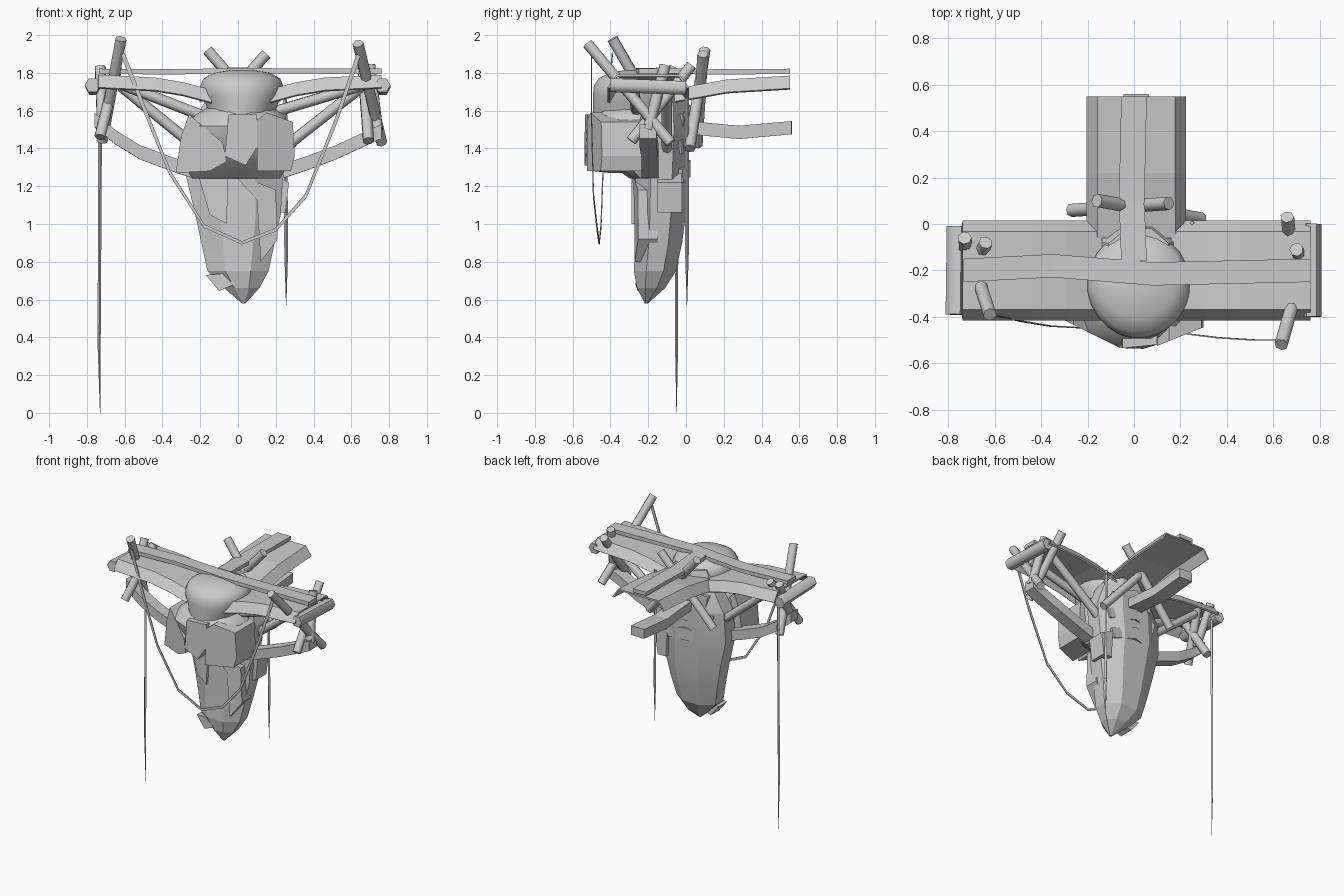
import bpy, bmesh, math
from mathutils import Vector


def finish(name, bm, smooth=None, thick=0):
    bmesh.ops.recalc_face_normals(bm, faces=bm.faces)
    me = bpy.data.meshes.new(name)
    bm.to_mesh(me)
    bm.free()
    ob = bpy.data.objects.new(name, me)
    bpy.context.collection.objects.link(ob)
    if thick:
        mod = ob.modifiers.new("thickness", 'SOLIDIFY')
        mod.thickness = thick
        mod.offset = 0
    if smooth:
        bpy.context.view_layer.objects.active = ob
        ob.select_set(True)
        bpy.ops.object.shade_smooth_by_angle(angle=math.radians(smooth))
        ob.select_set(False)
    return ob


def skin(name, rings, closed=True, smooth=None, thick=0):
    """Bridge successive rings of points; closed rings get end caps."""
    bm = bmesh.new()
    rs = [[bm.verts.new(p) for p in r] for r in rings]
    n = len(rs[0])
    for a, b in zip(rs, rs[1:]):
        for i in range(n if closed else n - 1):
            j = (i + 1) % n
            bm.faces.new((a[i], a[j], b[j], b[i]))
    if closed:
        bm.faces.new(rs[0])
        bm.faces.new(rs[-1])
    return finish(name, bm, smooth, thick)


def loft(name, sections, n, smooth=None):
    """Sections: z, centre x, centre y, radius x, radius y."""
    rings = []
    for z, cx, cy, rx, ry in sections:
        rings.append([(cx + rx * math.cos(math.tau * (i + .5) / n),
                       cy + ry * math.sin(math.tau * (i + .5) / n), z) for i in range(n)])
    return skin(name, rings, smooth=smooth)


def stick(name, a, b, r=.03, n=7, r2=None):
    a, b = Vector(a), Vector(b)
    q = (b - a).to_track_quat('Z', 'Y')
    rings = [[p + q @ Vector((rad * math.cos(math.tau * i / n), rad * math.sin(math.tau * i / n), 0))
              for i in range(n)] for p, rad in ((a, r), (b, r if r2 is None else r2))]
    return skin(name, rings, smooth=60)


def plank(name, path, w, h):
    """Rectangular board swept along a path, kept level across its width."""
    pts = [Vector(p) for p in path]
    d = pts[-1] - pts[0]
    side = Vector((-d.y, d.x, 0)).normalized() * w / 2
    up = Vector((0, 0, h / 2))
    return skin(name, [[p + side + up, p - side + up, p - side - up, p + side - up] for p in pts])


def slab(name, outline, y0, slope, back):
    """Outline in x, z; the front face is swept back away from the middle."""
    return skin(name, [[(x, y0 + slope * abs(x), z) for x, z in outline],
                       [(x, back, z) for x, z in outline]])


# Head and chest
loft("head", [(1.58, .015, -.26, .18, .235), (1.63, .02, -.26, .19, .235), (1.68, .02, -.26, .215, .235),
              (1.73, .02, -.26, .222, .23), (1.77, .02, -.26, .205, .205), (1.80, .02, -.26, .15, .15),
              (1.815, .02, -.26, .06, .06)], 24, 50)
loft("chest", [(1.24, -.01, -.22, .24, .08), (1.32, -.01, -.28, .29, .13), (1.42, 0, -.31, .29, .19),
               (1.52, 0, -.31, .285, .22), (1.58, .01, -.29, .24, .21), (1.62, .01, -.27, .17, .19)], 12, 35)

# Tapering trunk
loft("trunk", [(1.76, .02, -.13, .14, .12), (1.60, .01, -.115, .23, .13), (1.48, 0, -.12, .29, .145),
               (1.27, -.02, -.13, .28, .15), (1.05, 0, -.135, .245, .145), (.90, 0, -.145, .21, .135),
               (.75, 0, -.165, .175, .12), (.66, .02, -.185, .10, .08), (.58, .03, -.21, .01, .01)], 8, 12)

# Bark plates
slab("left_chest_plate", [(-.33, 1.27), (-.30, 1.47), (-.26, 1.58), (-.08, 1.43), (-.06, 1.33), (-.15, 1.28)], -.565, .5, -.2)
slab("right_chest_plate", [(.10, 1.28), (.28, 1.28), (.30, 1.36), (.29, 1.54), (.15, 1.59), (.10, 1.55)], -.565, .4, -.22)
slab("chin_plate", [(-.07, 1.36), (.04, 1.31), (.11, 1.42), (.10, 1.58), (-.05, 1.58)], -.55, .3, -.2)
slab("left_belly_plate", [(-.22, 1.29), (-.05, 1.3), (-.06, 1.0), (-.15, 1.05)], -.30, .2, -.15)
slab("right_belly_plate", [(-.04, 1.28), (.2, 1.18), (.21, .92), (.12, .80), (.10, 1.13)], -.295, .2, -.15)
slab("low_chip", [(-.17, .73), (-.05, .74), (-.02, .68), (-.10, .645)], -.27, .15, -.15)
for i, (z, w) in enumerate(((1.60, .17), (1.46, .21), (1.31, .18))):
    slab("back_bark_band_%d" % i, [(-w, z), (0, z + .03), (w, z - .02), (w * .9, z - .09), (0, z - .06), (-w * .9, z - .08)],
         .025, -.25, -.1)
slab("side_bark", [(.17, 1.27), (.27, 1.22), (.25, 1.06), (.18, 1.06)], -.15, 0, -.02)

# Folded wing boards on both sides and at the back
fold = [(-.21, -.065), (-.165, 0), (.165, 0), (.21, -.065)]
for s, side in ((-1, "left"), (1, "right")):
    skin(side + "_wing_board", [[(s * x + .01, -.2 + o, z + dz) for o, dz in fold]
         for x, z in ((.15, 1.705), (.3, 1.745), (.45, 1.77), (.75, 1.785))], False, thick=.012)
    plank(side + "_lower_plank", [(s * .24, -.19, 1.28), (s * .36, -.19, 1.32), (s * .52, -.19, 1.38),
                                  (s * .65, -.2, 1.44 if s > 0 else 1.46), (s * .76, -.2, 1.49 if s > 0 else 1.55)], .09, .075)
skin("back_board", [[(.01 + o, y, z + dz) for o, dz in fold]
     for y, z in ((-.06, 1.71), (.08, 1.735), (.22, 1.76), (.55, 1.78))], False, thick=.012)
plank("back_lower_plank", [(0, -.03, 1.52), (.01, .12, 1.50), (.01, .28, 1.485), (.01, .56, 1.51)], .11, .07)

# Thin top planks
plank("cross_plank", [(-.735, -.20, 1.808), (-.35, -.18, 1.806), (.08, -.215, 1.811), (.76, -.20, 1.808)], .10, .028)
plank("back_top_plank", [(0, -.16, 1.814), (-.01, .1, 1.805), (0, .55, 1.808)], .11, .028)

# End logs and lashed sticks
stick("left_end_log", (-.77, -.39, 1.735), (-.765, -.01, 1.72), .042, 6)
stick("right_end_log", (.765, -.40, 1.735), (.765, 0, 1.72), .042, 6)
for i, (a, b) in enumerate([
        ((.635, -.52, 1.955), (.76, -.08, 1.43)), ((.66, .03, 1.84), (.69, -.29, 1.44)),
        ((.70, -.11, 1.84), (.74, -.20, 1.50)), ((-.62, -.39, 1.98), (-.72, -.08, 1.44)),
        ((-.64, -.08, 1.82), (-.73, -.30, 1.46)), ((-.73, -.06, 1.83), (-.72, -.2, 1.55)),
        ((-.16, .10, 1.92), (.29, .02, 1.40)), ((.15, .09, 1.90), (-.27, .06, 1.42)),
        ((-.67, -.28, 1.76), (-.18, -.26, 1.57)), ((.68, -.28, 1.74), (.18, -.26, 1.59)),
        ((-.62, -.1, 1.73), (-.24, -.1, 1.42)), ((.66, -.1, 1.73), (.24, -.1, 1.40))]):
    stick("stick_%02d" % i, a, b)

# Ropes: one slung across the front, two hanging free
path = [(.64, -.50, 1.90), (.52, -.50, 1.55), (.36, -.49, 1.15), (.20, -.47, .97), (.02, -.46, .90),
        (-.18, -.45, .99), (-.36, -.44, 1.27), (-.48, -.42, 1.57), (-.61, -.39, 1.90)]
off = [Vector(o) for o in ((0, -.003, .009), (0, .003, .009), (0, .003, -.009), (0, -.003, -.009))]
skin("slung_rope", [[Vector(p) + o + Vector((o.z * (8 - 2 * i) / 8, 0, 0)) * (-1) for o in off]
                    for i, p in enumerate(path)])
stick("left_hanging_rope", (-.73, -.05, 1.70), (-.735, -.05, .35), .011, 4, .008)
stick("left_rope_tip", (-.735, -.05, .35), (-.73, -.05, 0), .008, 4, .001)
stick("right_hanging_rope", (.25, .005, 1.70), (.255, .005, .85), .010, 4)
stick("right_rope_tip", (.255, .005, .85), (.255, .005, .57), .010, 4, .001)
